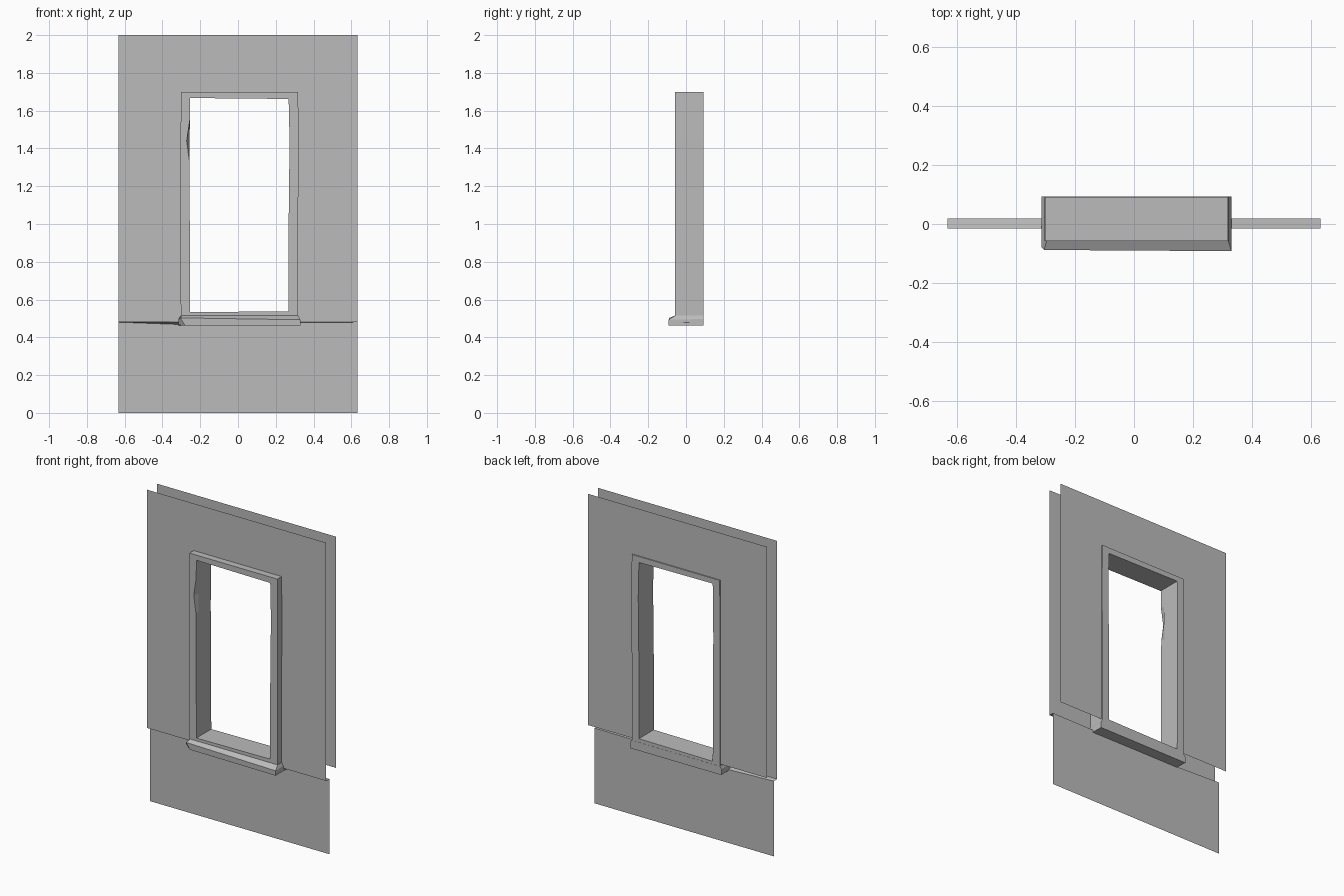
import bpy
import bmesh

cube = bpy.data.objects.get("Cube")
if cube:
    bpy.data.objects.remove(cube, do_unlink=True)

# One plain grey for everything
grey = bpy.data.materials.new("plain_grey")
grey.use_nodes = True
grey.diffuse_color = (0.5, 0.5, 0.5, 1)
grey.node_tree.nodes["Principled BSDF"].inputs["Base Color"].default_value = (0.5, 0.5, 0.5, 1)


def finish(bm, name, closed=False):
    if closed:
        bmesh.ops.recalc_face_normals(bm, faces=bm.faces)
    mesh = bpy.data.meshes.new(name)
    bm.to_mesh(mesh)
    bm.free()
    mesh.materials.append(grey)
    obj = bpy.data.objects.new(name, mesh)
    bpy.context.collection.objects.link(obj)
    return obj


def loft(name, rings, wrap=False):
    """Bridge closed rings of points; cap the ends, or wrap into a tube."""
    bm = bmesh.new()
    loops = [[bm.verts.new(p) for p in ring] for ring in rings]
    pairs = list(zip(loops, loops[1:]))
    if wrap:
        pairs.append((loops[-1], loops[0]))
    else:
        bm.faces.new(loops[0])
        bm.faces.new(loops[-1])
    for a, b in pairs:
        for i in range(len(a)):
            j = (i + 1) % len(a)
            bm.faces.new((a[i], a[j], b[j], b[i]))
    return finish(bm, name, closed=True)


def sheet(name, outline, flip=False):
    bm = bmesh.new()
    verts = [bm.verts.new(p) for p in outline]
    bm.faces.new(verts[::-1] if flip else verts)
    return finish(bm, name)


HALF, TOP, LEDGE = 0.633, 2.0, 0.48
FRONT, LOWER, BACK = -0.015, 0.018, 0.085


def wall(name, y, bottom, flip):
    """Thin wall sheet with an opening for the window, open at the bottom."""
    left, right, head = -0.29, 0.305, 1.685
    xz = [(-HALF, bottom), (left, bottom), (left, head), (right, head),
          (right, bottom), (HALF, bottom), (HALF, TOP), (-HALF, TOP)]
    sheet(name, [(x, y, z) for x, z in xz], flip)


# Wall sheets
wall("front_wall", FRONT, LEDGE, False)
wall("back_wall", BACK, 0.525, True)

# Lower wall, set back under a slightly sagging ledge
sag = [(HALF, LEDGE), (0.3, 0.478), (-0.28, 0.467), (-HALF, LEDGE)]
sheet("lower_wall", [(-HALF, LOWER, 0), (HALF, LOWER, 0)] + [(x, LOWER, z) for x, z in sag])
bm = bmesh.new()
rows = [(bm.verts.new((x, FRONT, LEDGE)), bm.verts.new((x, LOWER, z))) for x, z in sag]
for (a, b), (c, d) in zip(rows, rows[1:]):
    bm.faces.new((a, b, d, c))
finish(bm, "wall_ledge")

# Window frame: slightly uneven outer and inner outlines
outer = [(-0.303, 0.50), (0.318, 0.50), (0.318, 1.0), (0.321, 1.44), (0.318, 1.70),
         (-0.302, 1.70), (-0.303, 1.55), (-0.304, 1.44), (-0.304, 1.33)]
inner = [(-0.253, 0.533), (0.268, 0.538), (0.268, 1.0), (0.273, 1.44), (0.268, 1.662),
         (-0.253, 1.667), (-0.255, 1.55), (-0.256, 1.44), (-0.257, 1.33)]
chipped = [(-0.272, z) if z == 1.44 and x < 0 else (x, z) for x, z in inner]
rings = [(outer, -0.058), (outer, 0.092), (inner, 0.092), (inner, -0.03), (chipped, -0.058)]
loft("window_frame", [[(x, y, z) for x, z in pts] for pts, y in rings], wrap=True)

# Window sill with sloped ends and front, worn at one lower corner
loft("window_sill", [
    [(-0.28, -0.085, 0.462), (0.33, -0.092, 0.462), (0.33, 0.093, 0.462), (-0.314, 0.093, 0.462), (-0.314, -0.06, 0.465)],
    [(-0.305, -0.088, 0.503), (0.33, -0.092, 0.493), (0.33, 0.093, 0.497), (-0.314, 0.093, 0.5), (-0.314, -0.078, 0.493)],
    [(-0.296, -0.058, 0.515), (0.32, -0.058, 0.515), (0.32, 0.093, 0.515), (-0.304, 0.093, 0.515), (-0.304, -0.056, 0.515)],
])
